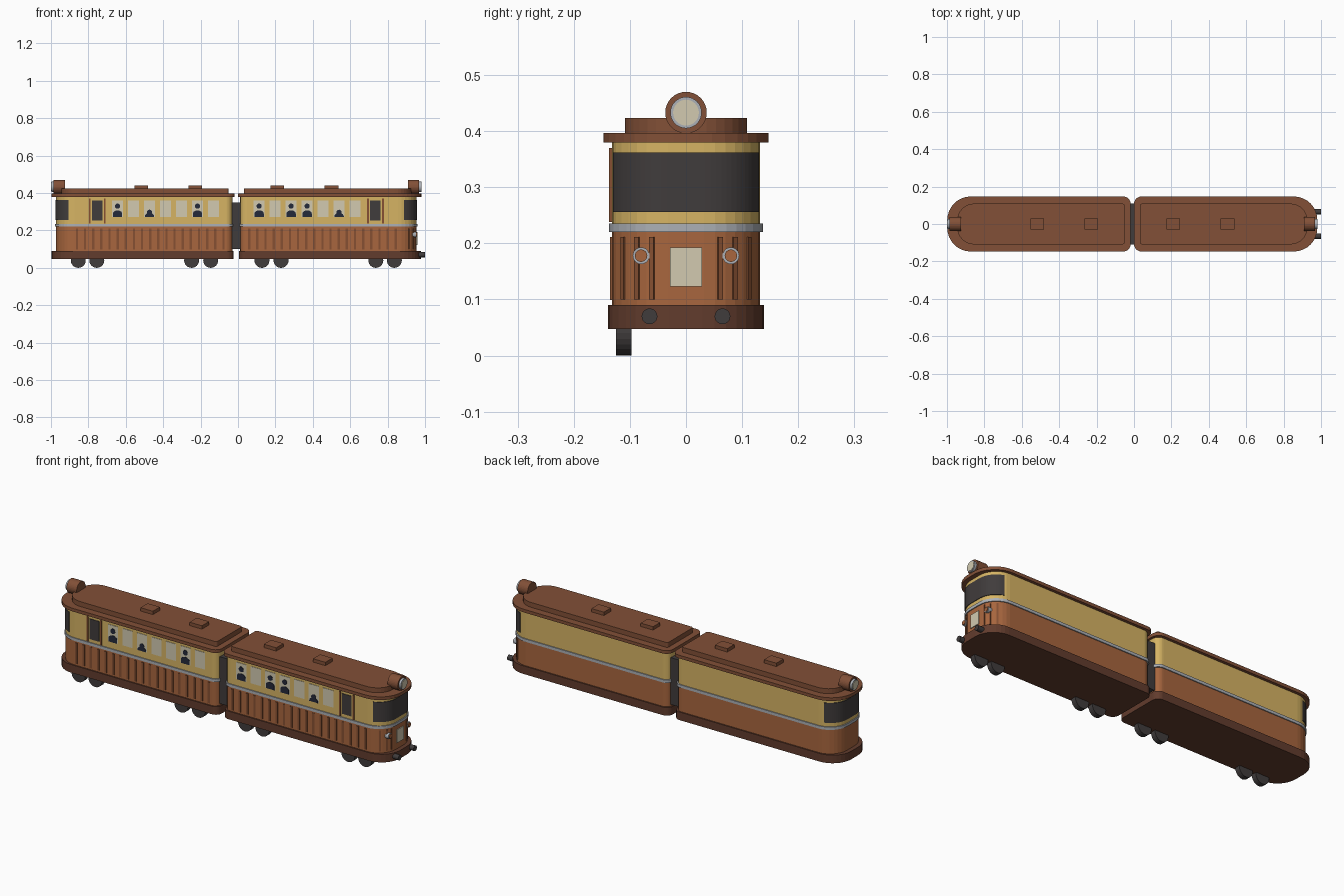
import bpy
from math import sin, cos, pi, sqrt, atan2
from mathutils import Matrix, Vector

cube = bpy.data.objects.get("Cube")
if cube:
    bpy.data.objects.remove(cube, do_unlink=True)


def material(name, rgb):
    linear = [((c / 255 + 0.055) / 1.055) ** 2.4 for c in rgb] + [1.0]
    m = bpy.data.materials.new(name)
    m.use_nodes = True
    m.diffuse_color = linear
    bsdf = m.node_tree.nodes["Principled BSDF"]
    bsdf.inputs["Base Color"].default_value = linear
    bsdf.inputs["Roughness"].default_value = 0.8
    return m


ROOF = material("roof brown", (130, 80, 55))
BASE = material("base brown", (98, 60, 45))
ORANGE = material("orange brown", (168, 102, 62))
STRIP = material("strip brown", (134, 80, 50))
YELLOW = material("yellow", (214, 180, 100))
SILVER = material("silver", (172, 176, 182))
DARK = material("dark grey", (64, 60, 60))
PALE = material("pale glass", (210, 202, 176))
NAVY = material("navy", (36, 41, 58))


def prism(name, pts, low, high, mat, place=Matrix()):
    """Extrude a 2D outline from low to high along local z."""
    n = len(pts)
    verts = [place @ Vector((a, b, h)) for h in (low, high) for a, b in pts]
    faces = [list(range(n))[::-1], list(range(n, 2 * n))]
    faces += [[i, (i + 1) % n, n + (i + 1) % n, n + i] for i in range(n)]
    mesh = bpy.data.meshes.new(name)
    mesh.from_pydata(verts, [], faces)
    mesh.materials.append(mat)
    obj = bpy.data.objects.new(name, mesh)
    bpy.context.collection.objects.link(obj)
    import_normals(mesh)
    return obj


def import_normals(mesh):
    import bmesh
    bm = bmesh.new()
    bm.from_mesh(mesh)
    bmesh.ops.recalc_face_normals(bm, faces=bm.faces)
    bm.to_mesh(mesh)
    bm.free()


def rect(cx, cy, w, h):
    return [(cx - w / 2, cy - h / 2), (cx + w / 2, cy - h / 2),
            (cx + w / 2, cy + h / 2), (cx - w / 2, cy + h / 2)]


def disc(cx, cy, r, n=24, start=0.0, sweep=2 * pi):
    return [(cx + r * cos(start + sweep * i / n), cy + r * sin(start + sweep * i / n))
            for i in range(n)]


# Local axes: (x, z) outlines facing the side, (y, z) outlines facing the end
SIDE = Matrix(((1, 0, 0, 0), (0, 0, 1, 0), (0, 1, 0, 0), (0, 0, 0, 1)))
END = Matrix(((0, 0, 1, 0), (1, 0, 0, 0), (0, 1, 0, 0), (0, 0, 0, 1)))

WALL = 0.132      # half width of the body
NOSE = 0.955      # outer end of the body
CORNER = 0.1      # radius of the nose corners


def plan(inner, outer, half, r_out, r_in=0.035, seg=8):
    """Car outline seen from above: big round nose corners, small inner ones."""
    pts = []
    corners = [(outer - r_out, half - r_out, r_out, 0), (inner + r_in, half - r_in, r_in, 1),
               (inner + r_in, r_in - half, r_in, 2), (outer - r_out, r_out - half, r_out, 3)]
    for cx, cy, r, quarter in corners:
        for i in range(seg + 1):
            a = (quarter + i / seg) * pi / 2
            pts.append((cx + r * cos(a), cy + r * sin(a)))
    return pts


def car(label, s, shift, passengers):
    def X(u):
        return s * u + shift

    def tier(name, pts, low, high, mat):
        prism(f"{label}_{name}", [(X(u), v) for u, v in pts], low, high, mat)

    def side_plate(name, pts, mat, depth):
        prism(f"{label}_{name}", [(X(u), v) for u, v in pts], -WALL - depth, -WALL + 0.002, mat, SIDE)

    # Stacked body
    tier("base", plan(0.005, 0.978, 0.139, 0.11), 0.047, 0.09, BASE)
    tier("lower_body", plan(0.012, NOSE, WALL, CORNER), 0.09, 0.22, ORANGE)
    tier("belt", plan(0.007, 0.96, 0.137, 0.105), 0.22, 0.235, SILVER)
    tier("upper_body", plan(0.012, NOSE, WALL, CORNER), 0.235, 0.38, YELLOW)
    tier("eave", plan(0.0, 0.98, 0.147, 0.125, 0.04), 0.38, 0.397, ROOF)
    tier("raised_roof", plan(0.032, 0.927, 0.109, 0.09, 0.012), 0.397, 0.423, ROOF)

    # Wraparound end window
    cap = [p for p in plan(0.012, NOSE + 0.003, WALL + 0.002, CORNER, seg=16) if p[0] > 0.885]
    tier("end_window", cap, 0.256, 0.362, DARK)

    # Roof vents
    for i, u in enumerate((0.21, 0.5)):
        tier(f"roof_vent_{i}", rect(u, 0, 0.073, 0.06), 0.42, 0.441, ROOF)

    # Roof headlamp
    for name, r, near, far, mat in (("housing", 0.037, 0.908, 0.968, ROOF),
                                    ("rim", 0.028, 0.96, 0.98, SILVER),
                                    ("lens", 0.023, 0.97, 0.982, PALE)):
        prism(f"{label}_headlamp_{name}", disc(0, 0.433, r, 32), X(near), X(far), mat, END)

    # Wheels along the front side
    for i, u in enumerate((0.128, 0.23, 0.737, 0.836)):
        prism(f"{label}_wheel_{i}", disc(X(u), 0.04, 0.04), -0.125, -0.097, DARK, SIDE)

    # Side windows and seated or standing passengers
    for i in range(7):
        u = 0.113 + i * 0.0855
        side_plate(f"window_{i}", rect(u, 0.316, 0.06, 0.09), PALE, 0.002)
        if i in passengers:
            tall = passengers[i]
            z = 0.29 if tall else 0.276
            head = 0.33 if tall else 0.297
            shoulders = [(u - 0.025, 0.271), (u + 0.025, 0.271)]
            shoulders += disc(u, z, 0.025, 10, 0, pi * 10 / 9)
            shoulders = [(a, z + (b - z) * 0.7 if b > z else b) for a, b in shoulders]
            side_plate(f"passenger_body_{i}", shoulders, NAVY, 0.004)
            side_plate(f"passenger_head_{i}", disc(u, head, 0.014, 16), NAVY, 0.004)

    # Side door window with posts
    side_plate("door_window", rect(0.735, 0.307, 0.056, 0.108), DARK, 0.003)
    for i, du in enumerate((-0.04, 0.04)):
        side_plate(f"door_post_{i}", rect(0.735 + du, 0.304, 0.009, 0.132), STRIP, 0.005)

    # Vertical strips on the lower side
    for i in range(19):
        side_plate(f"side_strip_{i}", rect(0.06 + i * 0.0435, 0.155, 0.012, 0.112), STRIP, 0.003)


car("right_hand_car", 1, 0.0, {0: True, 2: True, 3: True, 5: False})
car("left_hand_car", -1, -0.018, {1: True, 4: False, 6: True})

# Dark gangway between the cars
prism("gangway", rect(-0.009, 0, 0.05, 0.22), 0.1, 0.35, DARK)

# Nose details at one end: strips, lamps and buffers on both sides of the plate
for side in (-1, 1):
    tag = "left" if side > 0 else "right"
    for i, y in enumerate((0.061, 0.087, 0.112)):
        off = max(0, y - (WALL - CORNER))
        run = sqrt(CORNER ** 2 - off ** 2)
        spot = (Matrix.Translation((NOSE - CORNER + run, side * y, 0))
                @ Matrix.Rotation(side * atan2(off, run), 4, "Z"))
        prism(f"nose_strip_{tag}_{i}", rect(0, 0, 0.006, 0.009), 0.1, 0.211, STRIP, spot)
    prism(f"nose_lamp_rim_{tag}", disc(side * 0.08, 0.178, 0.015), 0.92, 0.953, SILVER, END)
    prism(f"nose_lamp_{tag}", disc(side * 0.08, 0.178, 0.011), 0.94, 0.957, ORANGE, END)
    prism(f"buffer_{tag}", disc(side * 0.065, 0.07, 0.014), 0.96, 1.0, DARK, END)

# Blank sign plate
prism("sign_plate", rect(0, 0.158, 0.057, 0.07), 0.951, 0.959, PALE, END)
